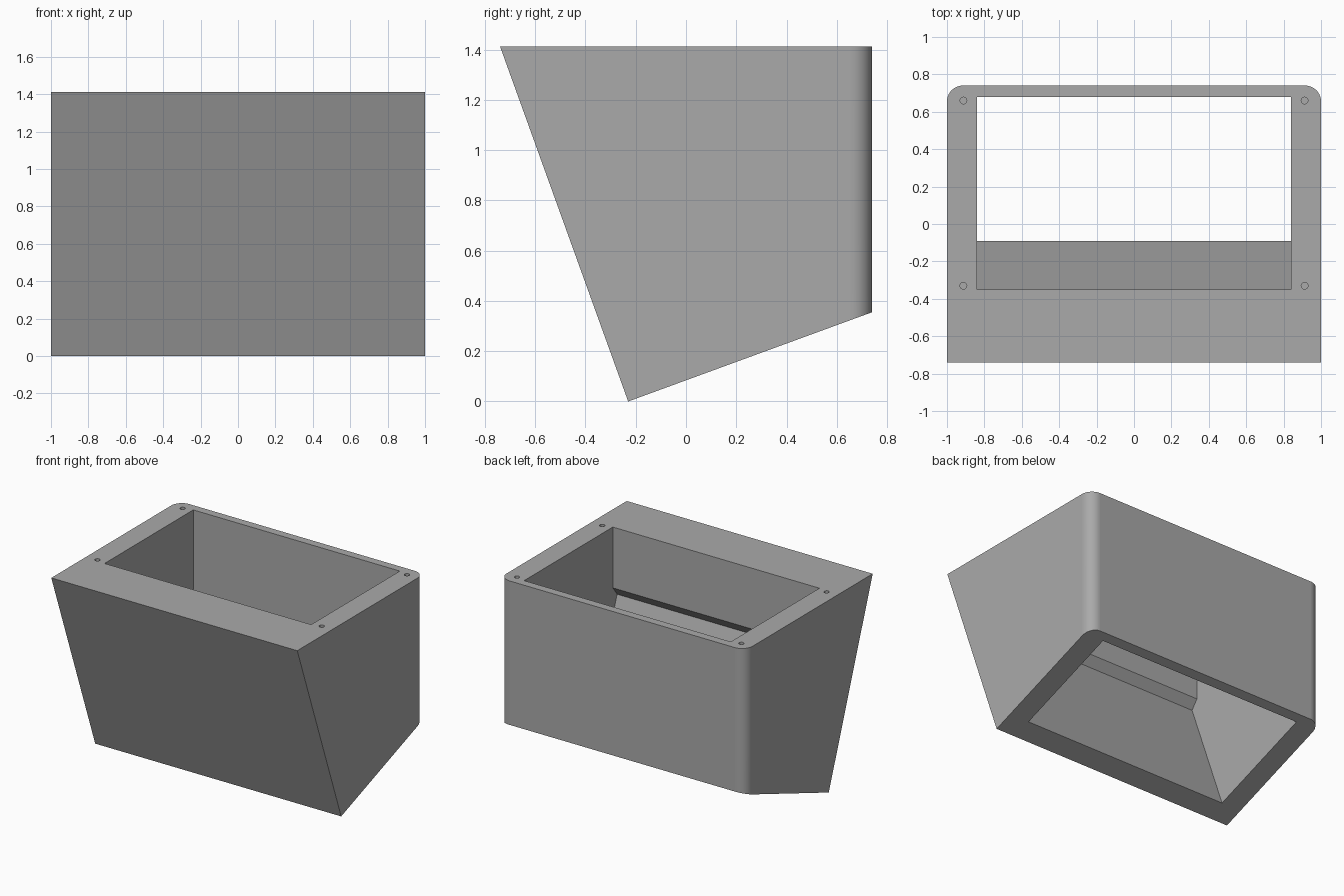
import bpy, bmesh, math

if "Cube" in bpy.data.objects:
    bpy.data.objects.remove(bpy.data.objects["Cube"])

TOP = 1.413
SLOPE = 0.355 / 0.97          # rise of the slanted underside towards the back
FRONT_TOP, FRONT_LOW, BACK = -0.74, -0.23, 0.74
RADIUS, STEPS = 0.085, 12     # rounded rear corners

grey = bpy.data.materials.new("grey")
grey.diffuse_color = (0.4, 0.4, 0.4, 1)
grey.use_nodes = True
grey.node_tree.nodes["Principled BSDF"].inputs["Base Color"].default_value = grey.diffuse_color


def make_object(name, bm):
    bmesh.ops.recalc_face_normals(bm, faces=bm.faces)
    mesh = bpy.data.meshes.new(name)
    bm.to_mesh(mesh)
    bm.free()
    mesh.materials.append(grey)
    obj = bpy.data.objects.new(name, mesh)
    bpy.context.collection.objects.link(obj)
    return obj


def loft(bm, ring_a, ring_b):
    """Closed solid between two rings of equal length."""
    a = [bm.verts.new(p) for p in ring_a]
    b = [bm.verts.new(p) for p in ring_b]
    bm.faces.new(a)
    bm.faces.new(b[::-1])
    n = len(a)
    return [bm.faces.new((a[i], b[i], b[(i + 1) % n], a[(i + 1) % n]))
            for i in range(n)]


# Housing: slanted front and underside, rounded rear corners
arc = []
for side, start in ((1, 0), (-1, 90)):
    for i in range(STEPS + 1):
        t = math.radians(start + 90 * i / STEPS)
        arc.append((side * (1 - RADIUS) + RADIUS * math.cos(t),
                    BACK - RADIUS + RADIUS * math.sin(t)))
top = [(-1, FRONT_TOP, TOP), (1, FRONT_TOP, TOP)] + [(x, y, TOP) for x, y in arc]
low = [(-1, FRONT_LOW, 0), (1, FRONT_LOW, 0)] + \
      [(x, y, SLOPE * (y - FRONT_LOW)) for x, y in arc]
bm = bmesh.new()
sides = loft(bm, low, top)
for i in range(STEPS):
    sides[2 + i].smooth = True
    sides[3 + STEPS + i].smooth = True
housing = make_object("housing", bm)

# Through opening: straight bay above, inner front wall stepping back then sloping
profile = [(0.68, 1.6), (-0.35, 1.6), (-0.35, 0.966), (-0.40, 0.90),
           (-0.09, 0.051), (0.02, -0.25), (0.68, -0.25)]
bm = bmesh.new()
loft(bm, [(-0.84, y, z) for y, z in profile], [(0.84, y, z) for y, z in profile])
cutters = [make_object("opening_cutter", bm)]

# Screw holes in the top rim
bm = bmesh.new()
for x in (-0.912, 0.912):
    for y in (-0.33, 0.66):
        ring = [(x + 0.018 * math.cos(i * math.tau / 20),
                 y + 0.018 * math.sin(i * math.tau / 20)) for i in range(20)]
        for f in loft(bm, [(u, v, TOP - 0.16) for u, v in ring],
                      [(u, v, TOP + 0.1) for u, v in ring]):
            f.smooth = True
cutters.append(make_object("screw_hole_cutter", bm))

# Cut, then bake the result into the housing
for cutter in cutters:
    cutter.hide_render = True
    mod = housing.modifiers.new(cutter.name, 'BOOLEAN')
    mod.operation = 'DIFFERENCE'
    mod.solver = 'EXACT'
    mod.object = cutter
bpy.context.view_layer.update()
baked = bpy.data.meshes.new_from_object(
    housing.evaluated_get(bpy.context.evaluated_depsgraph_get()))
housing.modifiers.clear()
housing.data = baked
for cutter in cutters:
    bpy.data.objects.remove(cutter)
